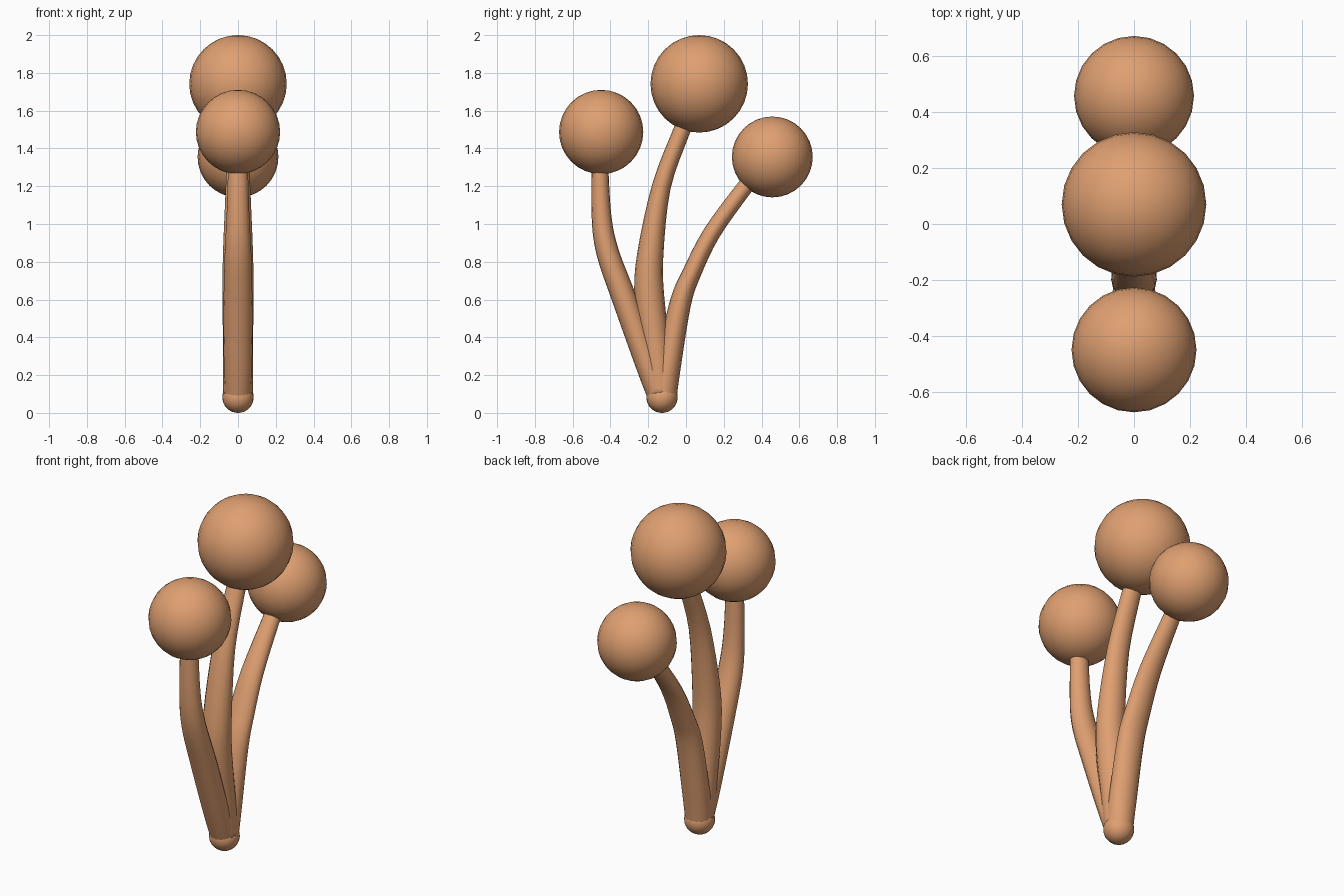
import bpy, bmesh, math
from mathutils import Vector

cube = bpy.data.objects.get("Cube")
if cube:
    bpy.data.objects.remove(cube)

tan = bpy.data.materials.new("warm_tan")
tan.use_nodes = True
tan.diffuse_color = (0.74, 0.35, 0.165, 1)
tan.node_tree.nodes["Principled BSDF"].inputs["Base Color"].default_value = tan.diffuse_color


def finish(name, bm):
    bmesh.ops.recalc_face_normals(bm, faces=bm.faces[:])
    mesh = bpy.data.meshes.new(name)
    bm.to_mesh(mesh)
    bm.free()
    mesh.materials.append(tan)
    mesh.shade_smooth()
    obj = bpy.data.objects.new(name, mesh)
    bpy.context.collection.objects.link(obj)
    return obj


def ball(name, y, z, radius, scale=(1, 1, 1)):
    bm = bmesh.new()
    bmesh.ops.create_uvsphere(bm, u_segments=24, v_segments=16, radius=radius)
    obj = finish(name, bm)
    obj.location = (0, y, z)
    obj.scale = scale


def smooth_path(points, steps=4):
    """Catmull-Rom interpolation through (y, z, half width, half depth) points."""
    pts = [Vector(p) for p in points]
    pts = [2 * pts[0] - pts[1]] + pts + [2 * pts[-1] - pts[-2]]
    path = []
    for a, b, c, d in zip(pts, pts[1:], pts[2:], pts[3:]):
        for i in range(steps):
            t = i / steps
            path.append(0.5 * (2 * b + (c - a) * t + (2 * a - 5 * b + 4 * c - d) * t ** 2
                               + (3 * b - a - 3 * c + d) * t ** 3))
    return path + [pts[-2]]


def stem(name, points, sides=16):
    """Tapered oval tube following a path in the x = 0 plane."""
    path = smooth_path(points)
    bm = bmesh.new()
    rings = []
    for i, p in enumerate(path):
        ahead, behind = path[min(i + 1, len(path) - 1)], path[max(i - 1, 0)]
        along = Vector((0, ahead[0] - behind[0], ahead[1] - behind[1])).normalized()
        across = along.cross(Vector((1, 0, 0)))
        ring = []
        for k in range(sides):
            a = math.tau * k / sides
            co = Vector((p[2] * math.cos(a), p[0], p[1])) + across * p[3] * math.sin(a)
            ring.append(bm.verts.new(co))
        rings.append(ring)
    for low, high in zip(rings, rings[1:]):
        for k in range(sides):
            n = (k + 1) % sides
            bm.faces.new((low[k], low[n], high[n], high[k]))
    bm.faces.new(rings[0])
    bm.faces.new(rings[-1])
    finish(name, bm)


# Round heads
ball("front_head", -0.449, 1.487, 0.223)
ball("middle_head", 0.07, 1.742, 0.258)
ball("back_head", 0.457, 1.355, 0.214)

# Curved stems sharing one root
stem("front_stem", [(-0.135, 0.08, 0.07, 0.065), (-0.2, 0.25, 0.075, 0.065),
                    (-0.325, 0.6, 0.076, 0.065), (-0.415, 0.85, 0.07, 0.06),
                    (-0.448, 1.05, 0.06, 0.052), (-0.457, 1.38, 0.05, 0.042)])
stem("middle_stem", [(-0.13, 0.08, 0.078, 0.075), (-0.155, 0.3, 0.08, 0.077),
                     (-0.193, 0.6, 0.081, 0.079), (-0.19, 0.83, 0.08, 0.07),
                     (-0.13, 1.2, 0.065, 0.05), (-0.02, 1.5, 0.055, 0.045),
                     (0.02, 1.6, 0.052, 0.043)])
stem("back_stem", [(-0.125, 0.08, 0.076, 0.075), (-0.095, 0.25, 0.08, 0.068),
                   (-0.03, 0.58, 0.08, 0.057), (0.03, 0.74, 0.076, 0.05),
                   (0.135, 0.95, 0.065, 0.046), (0.3, 1.18, 0.05, 0.043),
                   (0.36, 1.25, 0.048, 0.042)])

# Rounded root
ball("root", -0.127, 0.083, 0.083)
